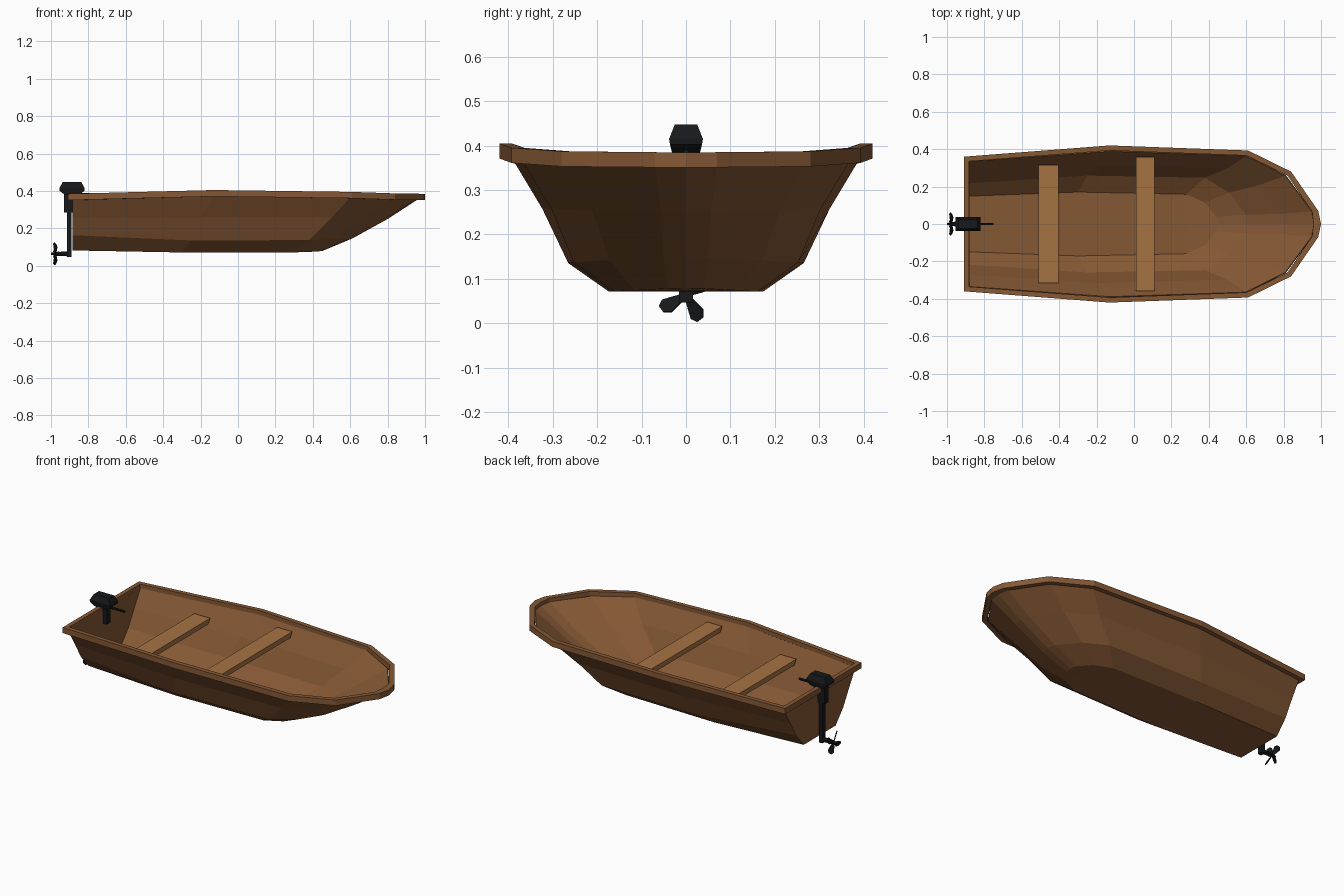
import bpy, bmesh
from math import sin, cos, pi, radians

if "Cube" in bpy.data.objects:
    bpy.data.objects.remove(bpy.data.objects["Cube"])


def material(name, color):
    m = bpy.data.materials.new(name)
    m.diffuse_color = (*color, 1)
    m.use_nodes = True
    m.node_tree.nodes["Principled BSDF"].inputs["Base Color"].default_value = m.diffuse_color
    return m


HULL = material("hull_wood", (0.235, 0.098, 0.035))
SEAT = material("seat_wood", (0.38, 0.17, 0.055))
BLACK = material("motor_black", (0.008, 0.009, 0.01))


def make(name, bm, mat):
    bmesh.ops.recalc_face_normals(bm, faces=bm.faces[:])
    me = bpy.data.meshes.new(name)
    bm.to_mesh(me)
    bm.free()
    me.materials.append(mat)
    ob = bpy.data.objects.new(name, me)
    bpy.context.collection.objects.link(ob)
    return ob


def mirrored(half):
    # stern left -> bow centre -> stern right
    return half + [(x, -y, z) for x, y, z in half[-2::-1]]


def add_rings(bm, rings):
    return [[bm.verts.new(p) for p in r] for r in rings]


def bridge(bm, a, b, closed):
    n = len(a)
    for i in range(n if closed else n - 1):
        j = (i + 1) % n
        bm.faces.new((a[i], a[j], b[j], b[i]))


def loft(name, rings, mat):
    bm = bmesh.new()
    rs = add_rings(bm, rings)
    for a, b in zip(rs, rs[1:]):
        bridge(bm, a, b, True)
    bm.faces.new(rs[0])
    bm.faces.new(rs[-1])
    return make(name, bm, mat)


def rect(x0, x1, hy, z):
    return [(x0, -hy, z), (x1, -hy, z), (x1, hy, z), (x0, hy, z)]


def tube(name, x0, x1, r0, r1, z, n=8):
    ring = lambda x, r: [(x, r * cos(2 * pi * (i + .5) / n), z + r * sin(2 * pi * (i + .5) / n))
                         for i in range(n)]
    return loft(name, [ring(x0, r0), ring(x1, r1)], BLACK)


# hull shell: gunwale, mid side, chine and floor lines, each from stern to bow
levels = [
    [(-.882, .337, .36), (-.13, .392, .38), (.60, .367, .37), (.81, .26, .36), (.952, .068, .36), (.962, 0, .36)],
    [(-.882, .275, .26), (-.2, .32, .26), (.5, .30, .26), (.67, .21, .257), (.785, .055, .255), (.80, 0, .255)],
    [(-.882, .22, .165), (-.25, .262, .138), (.38, .25, .14), (.51, .17, .145), (.60, .05, .15), (.61, 0, .15)],
    [(-.882, .15, .085), (-.3, .172, .075), (.28, .16, .075), (.38, .115, .078), (.44, .04, .082), (.45, 0, .083)],
]
bm = bmesh.new()
rows = add_rings(bm, [mirrored(l) for l in levels])
for a, b in zip(rows, rows[1:]):
    bridge(bm, a, b, False)
floor = rows[-1]
n = len(floor)
for i in range(n // 2):
    vs = [floor[i], floor[i + 1], floor[n - 2 - i], floor[n - 1 - i]]
    bm.faces.new(vs if vs[1] != vs[2] else [vs[0], vs[1], vs[3]])
bm.faces.new([r[0] for r in rows] + [r[-1] for r in reversed(rows)])
hull = make("hull", bm, HULL)
mod = hull.modifiers.new("thickness", "SOLIDIFY")
mod.thickness = 0.008
mod.offset = 0

# rim around the top, including the stern
outer = [(-.908, .36, .385), (-.13, .42, .405), (.61, .393, .395), (.84, .28, .387), (.985, .07, .385), (1, 0, .385)]
inner = [(-.882, .335, .385), (-.13, .393, .405), (.60, .366, .395), (.82, .26, .387), (.952, .066, .385), (.96, 0, .385)]
drop = lambda pts: [(x, y, z - .034) for x, y, z in pts]
bm = bmesh.new()
rs = add_rings(bm, [mirrored(p) for p in (outer, inner, drop(inner), drop(outer))])
for k in range(4):
    bridge(bm, rs[k], rs[(k + 1) % 4], True)
make("rim", bm, HULL)

# plank seats, ends slanted to meet the hull
for name, x0, x1, hy, top in (("rear_seat", -.51, -.405, .315, .317),
                              ("front_seat", .01, .11, .357, .358)):
    loft(name, [rect(x0, x1, hy - .02, top - .03), rect(x0, x1, hy, top)], SEAT)

# outboard motor: head, clamp, leg, gear housing, tiller
loft("motor_head", [rect(-.93, -.845, .031, .382), rect(-.955, -.82, .036, .402),
                    rect(-.955, -.82, .038, .415), rect(-.937, -.838, .025, .448)], BLACK)
loft("motor_clamp", [rect(-.93, -.855, .018, .285), rect(-.93, -.855, .018, .385)], BLACK)
loft("motor_leg", [rect(-.913, -.89, .016, .047), rect(-.913, -.89, .016, .39)], BLACK)
tube("gear_housing", -.96, -.89, .011, .016, .064)
tube("propeller_hub", -1.0, -.955, .006, .014, .064)
tube("tiller_handle", -.84, -.75, .007, .007, .384)

# four twisted propeller blades
profile = [(.008, .006), (.03, .012), (.05, .017), (.064, .008)]
bm = bmesh.new()
for k in range(4):
    ang = radians(37 + 90 * k)
    pairs = []
    for r, w in profile:
        pair = []
        for s in (-1, 1):
            t = s * w - r * .12
            pair.append(bm.verts.new((-.977 + s * w * .55,
                                      r * cos(ang) - t * sin(ang),
                                      .064 + r * sin(ang) + t * cos(ang))))
        pairs.append(pair)
    for a, b in zip(pairs, pairs[1:]):
        bm.faces.new((a[0], a[1], b[1], b[0]))
blades = make("propeller_blades", bm, BLACK)
mod = blades.modifiers.new("thickness", "SOLIDIFY")
mod.thickness = 0.005
mod.offset = 0
